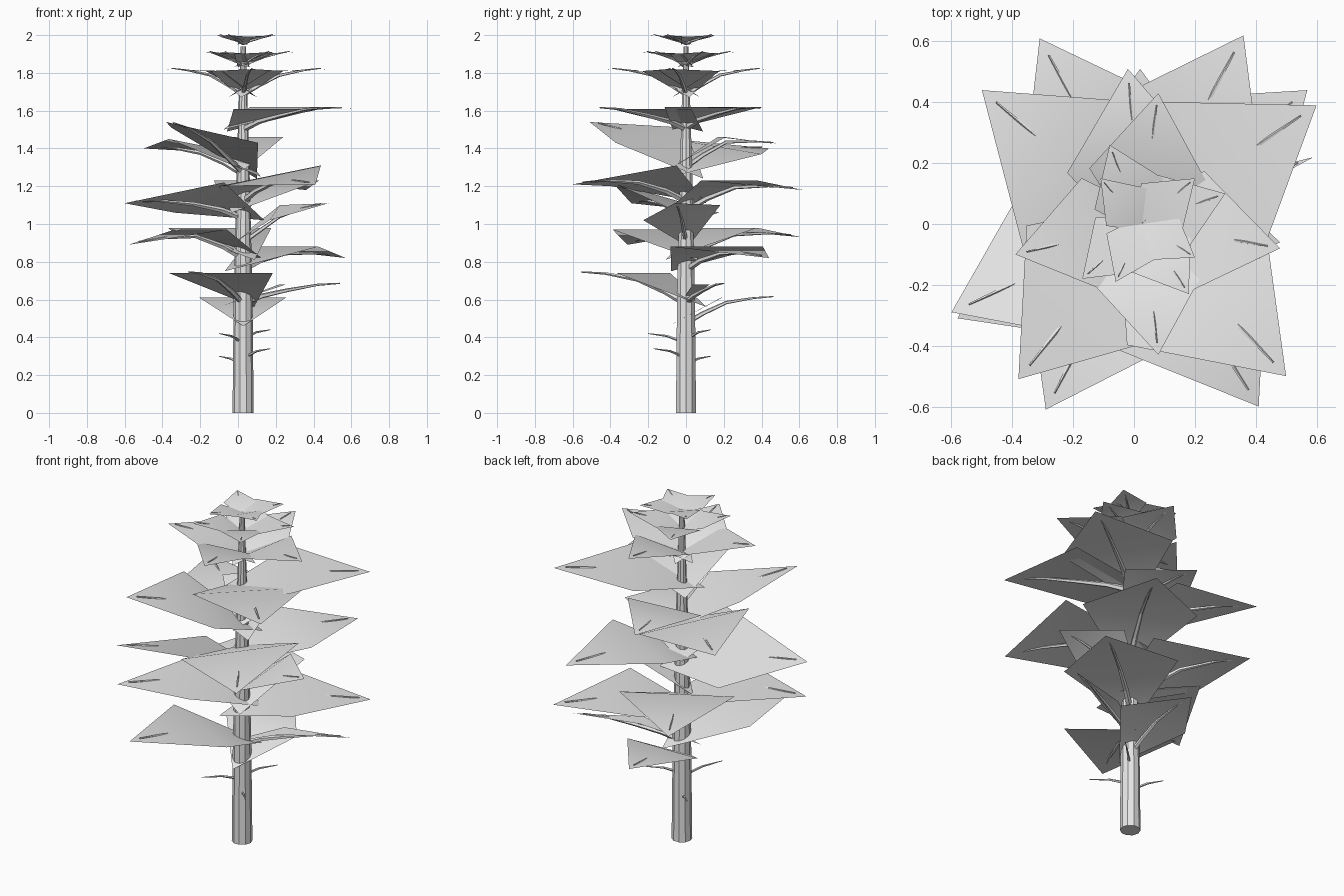
import bpy
import math
from mathutils import Vector

if "Cube" in bpy.data.objects:
    bpy.data.objects.remove(bpy.data.objects["Cube"], do_unlink=True)

grey = bpy.data.materials.new("plain_grey")
grey.use_nodes = True
grey.diffuse_color = (0.8, 0.8, 0.8, 1)
grey.node_tree.nodes["Principled BSDF"].inputs["Base Color"].default_value = (0.8, 0.8, 0.8, 1)

TRUNK = Vector((0.027, 0, 0))


def make_object(name, verts, faces, smooth):
    mesh = bpy.data.meshes.new(name)
    mesh.from_pydata(verts, [], faces)
    mesh.update()
    mesh.materials.append(grey)
    if smooth:
        mesh.shade_smooth()
    obj = bpy.data.objects.new(name, mesh)
    bpy.context.collection.objects.link(obj)
    return obj


def tube(name, points, radii, sides):
    """Tapered faceted tube along a path, capped at both ends."""
    verts, faces = [], []
    for i, p in enumerate(points):
        d = points[min(i + 1, len(points) - 1)] - points[max(i - 1, 0)]
        turn = d.to_track_quat('Z', 'Y')
        for k in range(sides):
            a = math.tau * k / sides
            verts.append(p + turn @ Vector((math.cos(a), math.sin(a), 0)) * radii[i])
    for i in range(len(points) - 1):
        for k in range(sides):
            a, b = i * sides + k, i * sides + (k + 1) % sides
            faces.append((a, b, b + sides, a + sides))
    last = (len(points) - 1) * sides
    faces.append(tuple(reversed(range(sides))))
    faces.append(tuple(range(last, last + sides)))
    return make_object(name, verts, faces, False)


def bough(name, tip, lift, drop, twist=0, spread=0.45):
    """Kite-shaped foliage sheet folded across its width, with a twig under it."""
    tip = Vector(tip)
    out = Vector((tip.x - TRUNK.x, tip.y, 0))
    length = out.length
    out.normalize()
    side = Vector((-out.y, out.x, 0))

    def at(along, across, z):
        return TRUNK + out * along * length + side * across * length + Vector((0, 0, z))

    shoulder = tip.z + lift
    root = tip.z - drop
    corners = [at(-0.18, 0, root), at(0.37, -spread, shoulder - twist),
               tip, at(0.37, spread, shoulder + twist)]
    make_object(name + "_foliage", corners, [(0, 1, 3), (1, 2, 3)], True)

    # twig arches up from the trunk and breaks through near the tip
    path = [at(0, 0, root + 0.1 * drop),
            at(0.18, 0, root + 0.45 * (shoulder - root)),
            at(0.42, 0, shoulder - 0.05 * length),
            at(0.7, 0, tip.z + 0.47 * lift - 0.002),
            at(0.91, 0, tip.z + 0.14 * lift + 0.006)]
    thick = 0.005 + 0.018 * length
    tube(name + "_twig", path, [thick * t for t in (1, 0.85, 0.65, 0.4, 0.2)], 5)


# trunk
heights = (0, 0.6, 1.3, 1.94)
tube("trunk", [TRUNK + Vector((0, 0, z)) for z in heights], (0.056, 0.05, 0.034, 0.014), 10)

# large boughs: tip, rise of side corners, drop of root corner, roll, half width
boughs = [
    ((-0.29, -0.61, 0.74), 0, 0.18),
    ((0.59, 0.22, 0.68), 0, 0.11, 0, 0.08),
    ((0.02, 0.51, 0.61), 0, 0.15),
    ((-0.58, -0.31, 0.89), 0.08, 0.08),
    ((0.57, 0.44, 0.82), 0.06, 0.07),
    ((-0.31, 0.61, 0.93), 0.05, 0.12),
    ((0.48, -0.06, 1.11), -0.05, 0.23, 0.04),
    ((-0.6, -0.29, 1.11), 0.03, 0.09, 0.08),
    ((0.41, -0.6, 1.21), 0.045, 0.1, 0.055),
    ((0.36, 0.62, 1.18), 0.05, 0.12),
    ((-0.38, -0.51, 1.54), -0.07, 0.3, -0.04),
    ((-0.5, 0.44, 1.4), 0.01, 0.15, 0.04),
    ((-0.02, 0.51, 1.42), 0.04, 0.13),
    ((0.6, 0.39, 1.61), 0.01, 0.11),
    ((0.5, -0.5, 1.61), 0, 0.12),
]
for i, shape in enumerate(boughs):
    bough(f"bough_{i + 1}", *shape)

# small crown whorls: height, root drop, tips around the trunk
whorls = [
    (1.82, 0.15, ((0.48, -0.08), (0.08, 0.43), (-0.39, -0.1), (0.08, -0.43))),
    (1.91, 0.08, ((0.3, 0.1), (-0.08, 0.26), (-0.17, -0.18), (0.18, -0.23))),
    (2.0, 0.05, ((0.2, 0.15), (-0.11, 0.15), (-0.06, -0.19), (0.2, -0.11))),
]
for w, (z, drop, tips) in enumerate(whorls):
    for i, (x, y) in enumerate(tips):
        bough(f"crown_{w + 1}_{i + 1}", (x, y, z), -0.01, drop)

# bare dead twigs low on the trunk
for i, tip in enumerate([(-0.1, -0.2, 0.42), (0.17, 0.13, 0.44),
                         (0.17, -0.17, 0.34), (-0.1, 0.13, 0.3)]):
    end = Vector(tip)
    start = TRUNK + Vector((0, 0, end.z - 0.05))
    middle = start.lerp(end, 0.5) + Vector((0, 0, 0.012))
    tube(f"dead_twig_{i + 1}", [start, middle, end], (0.009, 0.006, 0.002), 5)
